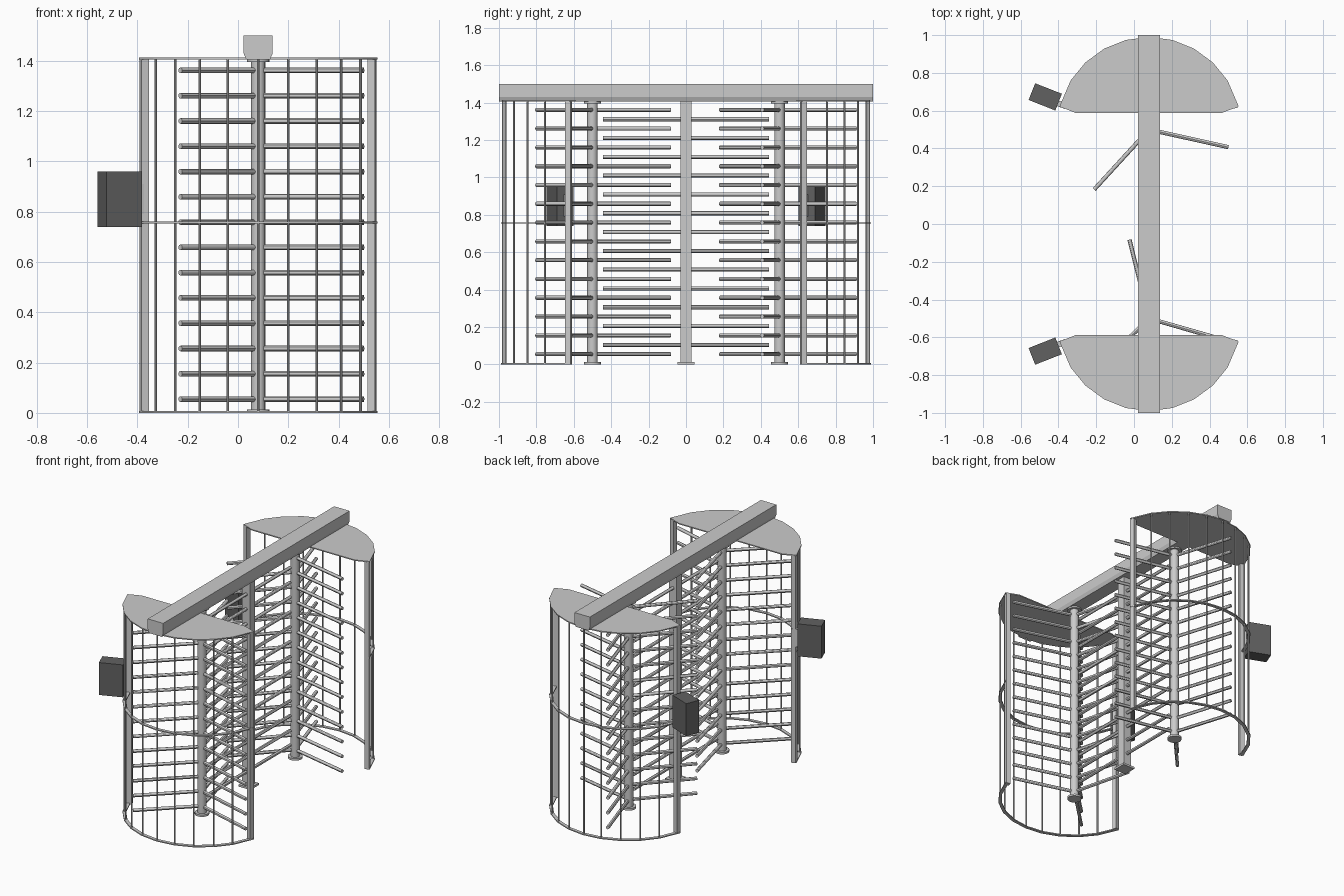
import bpy, bmesh
from math import sin, cos, radians, pi, atan2
from mathutils import Vector, Matrix

if "Cube" in bpy.data.objects:
    bpy.data.objects.remove(bpy.data.objects["Cube"])

CX, RY, TOP = 0.08, 0.5, 1.412      # rotor axis x, rotor axis y, cage top
STEP = 14.5                         # angle between cage bars


def finish(name, bm, mat=None, smooth=False):
    bmesh.ops.recalc_face_normals(bm, faces=bm.faces)
    me = bpy.data.meshes.new(name)
    bm.to_mesh(me)
    bm.free()
    ob = bpy.data.objects.new(name, me)
    bpy.context.collection.objects.link(ob)
    if mat:
        me.materials.append(mat)
    if smooth:
        bpy.context.view_layer.objects.active = ob
        ob.select_set(True)
        bpy.ops.object.shade_smooth_by_angle()
        ob.select_set(False)
    return ob


def rod(bm, a, b, r, seg=12):
    a, b = Vector(a), Vector(b)
    d = b - a
    m = Matrix.Translation((a + b) / 2) @ d.to_track_quat('Z', 'Y').to_matrix().to_4x4()
    bmesh.ops.create_cone(bm, cap_ends=True, segments=seg, radius1=r, radius2=r,
                          depth=d.length, matrix=m)


def box(bm, c, size, rot=0):
    m = Matrix.Translation(c) @ Matrix.Rotation(rot, 4, 'Z') @ Matrix.Diagonal((*size, 1))
    bmesh.ops.create_cube(bm, size=1, matrix=m)


def prism(bm, pts, vec):
    f = bm.faces.new([bm.verts.new(p) for p in pts])
    r = bmesh.ops.extrude_face_region(bm, geom=[f], use_keep_orig=True)
    bmesh.ops.translate(bm, vec=vec, verts=[v for v in r['geom'] if isinstance(v, bmesh.types.BMVert)])


def polar(r, deg, s):
    return CX + r * cos(radians(deg)), s * (RY + r * sin(radians(deg)))


dark = bpy.data.materials.new("dark_grey")
dark.diffuse_color = (0.12, 0.12, 0.12, 1)
dark.use_nodes = True
dark.node_tree.nodes["Principled BSDF"].inputs["Base Color"].default_value = dark.diffuse_color

# overhead beam with chamfered lower edges
bm = bmesh.new()
prof = [(0.022, 1.5), (0.138, 1.5), (0.138, 1.43), (0.128, 1.406), (0.032, 1.406), (0.022, 1.43)]
prism(bm, [(x, -1, z) for x, z in prof], (0, 2, 0))
finish("overhead_beam", bm)

# centre post with base plate
bm = bmesh.new()
box(bm, (CX, 0, 0.705), (0.058, 0.058, 1.41))
box(bm, (CX, 0, 0.007), (0.09, 0.09, 0.014))
finish("centre_post", bm)

# fixed barrier bars through the centre post
bm = bmesh.new()
for i in range(13):
    z = 0.105 + i * 0.1005
    rod(bm, (CX, -0.445, z), (CX, 0.445, z), 0.011)
finish("fixed_barrier_bars", bm, smooth=True)

arc = [14.5] + [90 + k * STEP for k in range(-4, 5)] + [165.5]
for s, side, start in ((1, "back", 107.5), (-1, "front", 104)):
    # rotor column with end flanges
    bm = bmesh.new()
    rod(bm, (CX, s * RY, 0), (CX, s * RY, 1.41), 0.028, 20)
    for z in (0, 1.396):
        rod(bm, (CX, s * RY, z), (CX, s * RY, z + 0.014), 0.045, 20)
    finish(side + "_rotor_column", bm, smooth=True)

    # three rows of rotor arms
    bm = bmesh.new()
    for i in range(14):
        z = 0.055 + i * 0.1005
        for k in range(3):
            t = radians(start + 120 * k)
            rod(bm, (CX, s * RY, z), (CX + 0.43 * cos(t), s * RY + 0.43 * sin(t), z), 0.011)
    finish(side + "_rotor_arms", bm, smooth=True)

    # canopy plate
    bm = bmesh.new()
    pts = [(*polar(0.49, a, s), 1.405) for a in arc]
    pts += [(-0.31, s * 0.588, 1.405), (0.465, s * 0.588, 1.405)]
    prism(bm, pts, (0, 0, 0.007))
    finish(side + "_canopy", bm)

    # curved flat rails at floor and mid height
    bm = bmesh.new()
    for z in (0, 0.753):
        pts = [(*polar(0.49, a, s), z) for a in arc] + [(*polar(0.468, a, s), z) for a in reversed(arc)]
        prism(bm, pts, (0, 0, 0.007))
    finish(side + "_cage_rails", bm)

    # vertical cage bars
    bm = bmesh.new()
    for a in arc[1:-1]:
        x, y = polar(0.48, a, s)
        rod(bm, (x, y, 0), (x, y, 1.408), 0.005, 8)
    finish(side + "_cage_bars", bm, smooth=True)

    # cage end posts
    bm = bmesh.new()
    for d in (-1, 1):
        box(bm, (CX + d * 0.453, s * 0.628, 0.704), (0.03, 0.03, 1.408), d * s * radians(14.5))
    finish(side + "_cage_end_posts", bm)

    # reader box and its bracket
    tilt = atan2(-0.055 * s, 0.14)
    bm = bmesh.new()
    box(bm, (-0.47, s * 0.673, 0.85), (0.152, 0.095, 0.22), tilt)
    finish(side + "_reader_box", bm, dark)
    bm = bmesh.new()
    box(bm, (-0.385, s * 0.632, 0.85), (0.05, 0.03, 0.12), tilt)
    finish(side + "_reader_bracket", bm)
